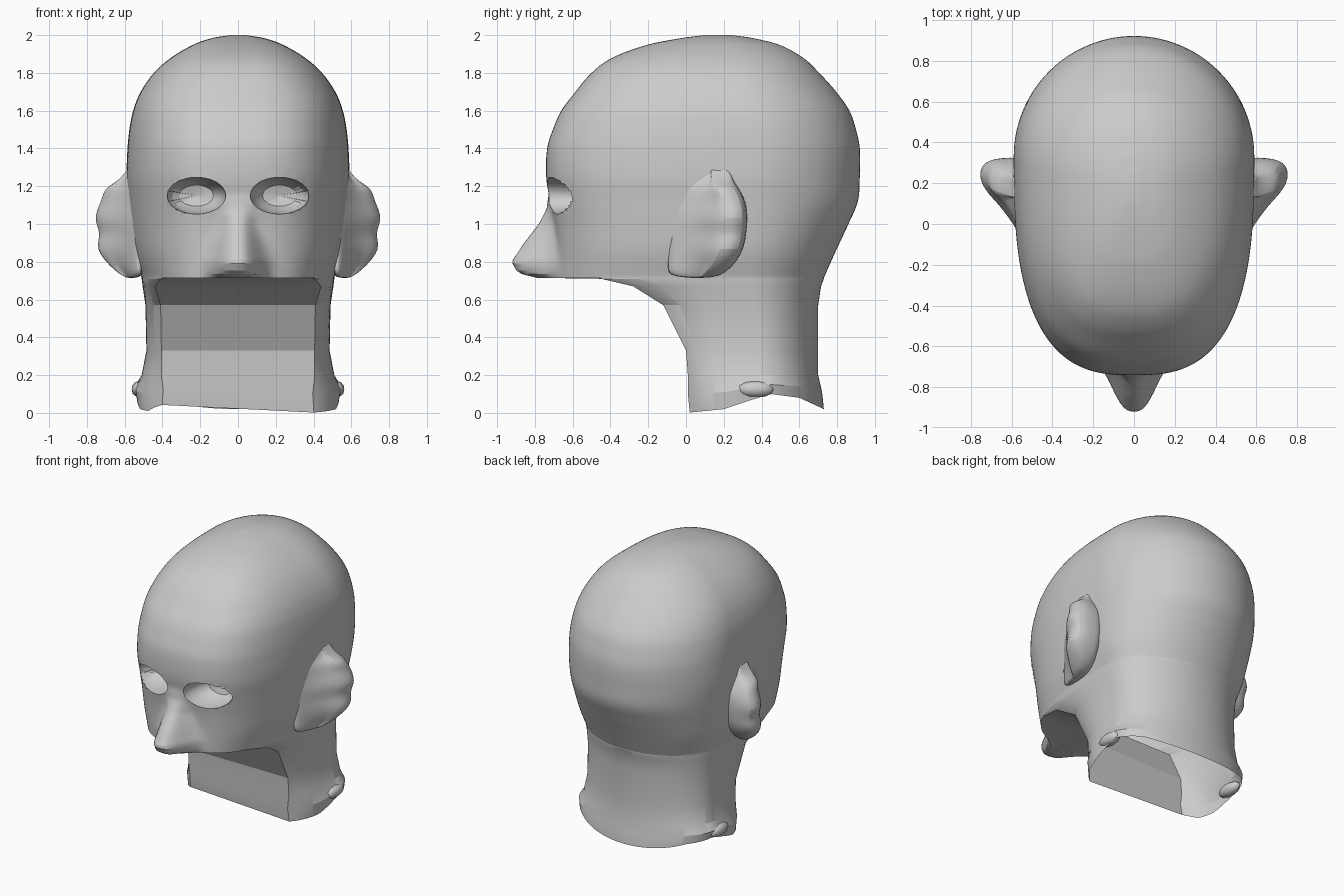
import bpy, bmesh, math

old = bpy.data.objects.get("Cube")
if old:
    bpy.data.objects.remove(old, do_unlink=True)

GREY = (0.6, 0.6, 0.6, 1.0)
mat = bpy.data.materials.new("plain_grey")
mat.use_nodes = True
mat.diffuse_color = GREY
mat.node_tree.nodes["Principled BSDF"].inputs["Base Color"].default_value = GREY

PANEL_STEPS, SIDE_STEPS, BACK_STEPS, SUB = 32, 28, 28, 7

# neck stations: height, half width, widest y, oval front y, back y, flat panel y
NECK = [
    (0, .535, .4, -.07, .73, .02), (.1, .545, .4, -.07, .72, .01),
    (.2, .51, .4, -.11, .7, .01), (.33, .485, .38, -.15, .7, 0),
    (.57, .49, .36, -.31, .7, -.12), (.67, .505, .34, -.59, .715, -.28),
    (.71, .51, .33, -.69, .73, -.45),
]
# skull stations: height, half width, widest y, front y, back y
SKULL = [
    (.715, .51, .33, -.69, .73), (.85, .55, .33, -.69, .79),
    (1, .57, .33, -.7, .86), (1.12, .58, .33, -.72, .91),
    (1.25, .59, .33, -.74, .92), (1.4, .585, .33, -.735, .92),
    (1.5, .575, .32, -.705, .9), (1.6, .555, .3, -.66, .865),
    (1.7, .515, .28, -.585, .795), (1.8, .445, .26, -.5, .705),
    (1.88, .355, .24, -.39, .62), (1.95, .235, .22, -.2, .49),
    (1.985, .135, .2, -.02, .35), (2, .04, .17, .1, .24),
]
NOSE = [(.715, .1), (.74, .2), (.8, .235), (.9, .165), (1, .08), (1.08, .025), (1.16, 0)]
HEM = [(0, 0), (.2, .02), (.35, .07), (.45, .1), (.6, .08), (.73, .02)]


def lookup(table, v):
    """Piecewise linear value from a list of pairs."""
    if v <= table[0][0]:
        return table[0][1]
    for (a, p), (b, q) in zip(table, table[1:]):
        if v <= b:
            return p + (q - p) * (v - a) / (b - a)
    return table[-1][1]


def smooth_stations(rows, sub):
    """Hermite interpolation between station rows."""
    def slope(i, c):
        lo, hi = rows[max(i - 1, 0)], rows[min(i + 1, len(rows) - 1)]
        return (hi[c] - lo[c]) / (hi[0] - lo[0])
    out = []
    for i in range(len(rows) - 1):
        p, q = rows[i], rows[i + 1]
        h = q[0] - p[0]
        for k in range(sub):
            t = k / sub
            s = t * t * (3 - 2 * t)
            row = [p[0] + h * t]
            for c in range(1, len(p)):
                row.append(p[c] + (q[c] - p[c]) * s
                           + h * slope(i, c) * t * (1 - t) ** 2
                           - h * slope(i + 1, c) * t * t * (1 - t))
            out.append(row)
    return out + [rows[-1]]


def resample(pts, n):
    """n + 1 evenly spaced points along a polyline."""
    dist = [0]
    for a, b in zip(pts, pts[1:]):
        dist.append(dist[-1] + math.dist(a, b))
    xs = list(zip(dist, [p[0] for p in pts]))
    ys = list(zip(dist, [p[1] for p in pts]))
    return [(lookup(xs, dist[-1] * i / n), lookup(ys, dist[-1] * i / n)) for i in range(n + 1)]


def section(w, cy, f, b, panel=None):
    """Closed head outline; a panel value cuts the front off flat at that y."""
    e = 2 / 2.8
    split = f + .235 * (cy - f) if panel is None else panel
    depth = ((cy - split) / (cy - f)) ** (1 / e)
    corner = math.acos(depth)

    def oval(a):
        return w * math.sin(a) ** e, cy - (cy - f) * max(math.cos(a), 0) ** e

    front = [oval(corner * i / 120) for i in range(121)]
    if panel is not None:
        front = [(x, panel) for x, y in front]
    side = [oval(corner + (math.pi / 2 - corner) * i / 120) for i in range(121)]
    half = resample(front, PANEL_STEPS) + resample(side, SIDE_STEPS)[1:]
    for i in range(1, BACK_STEPS + 1):
        a = math.pi / 2 * i / BACK_STEPS
        half.append((w * math.cos(a), cy + (b - cy) * math.sin(a)))
    return half + [(-x, y) for x, y in half[-2:0:-1]]


def loft(bm, rings):
    loops = [[bm.verts.new(p) for p in ring] for ring in rings]
    for lo, hi in zip(loops, loops[1:]):
        n = len(lo)
        for i in range(n):
            j = (i + 1) % n
            bm.faces.new((lo[i], lo[j], hi[j], hi[i]))
    return loops


def finish(bm, name, angle):
    mesh = bpy.data.meshes.new(name)
    bm.normal_update()
    bm.to_mesh(mesh)
    bm.free()
    mesh.materials.append(mat)
    ob = bpy.data.objects.new(name, mesh)
    bpy.context.collection.objects.link(ob)
    bpy.ops.object.select_all(action='DESELECT')
    ob.select_set(True)
    bpy.context.view_layer.objects.active = ob
    bpy.ops.object.shade_smooth_by_angle(angle=math.radians(angle))
    return ob


# head shell: faceted neck panel, flat underside, rounded skull
rings = []
for z, *shape in NECK:
    ring = []
    for x, y in section(*shape):
        hem = lookup(HEM, y) + max(0, .1 - y) * .25 * max(0, 1 - x / .4)
        ring.append((x, y, hem + z * (.2 - hem) / .2 if z < .2 else z))
    rings.append(ring)
for z, *shape in smooth_stations(SKULL, SUB):
    # nose swelling, narrower toward the bridge
    width = max(.075, .125 - .25 * max(0, z - .8))
    ring = []
    for x, y in section(*shape):
        if y < 0:
            y -= lookup(NOSE, z) * math.exp(-(abs(x) / width) ** 2.7)
        ring.append((x, y, z))
    rings.append(ring)
bm = bmesh.new()
loops = loft(bm, rings)
bm.faces.new(loops[-1])


# open eye sockets with a clean oval rim
def eye_offset(co):
    dx, dz = (abs(co.x) - .22) / .155, (co.z - 1.15) / .097
    return math.hypot(dx, dz), dx, dz


doomed = []
for face in bm.faces:
    c = face.calc_center_median()
    if c.y < -.4 and eye_offset(c)[0] < 1:
        doomed.append(face)
bmesh.ops.delete(bm, geom=doomed, context='FACES')
rim_edges = [e for e in bm.edges if e.is_boundary and e.verts[0].co.z > .9]
for v in {v for e in rim_edges for v in e.verts}:
    r, dx, dz = eye_offset(v.co)
    v.co.x = math.copysign(.22 + .155 * dx / r, v.co.x)
    v.co.z = 1.15 + .097 * dz / r

# hollow bowl behind each eye opening
for shrink, sink in ((.97, .3), (.85, .5), (.7, .7), (.05, .8)):
    made = bmesh.ops.extrude_edge_only(bm, edges=rim_edges)["geom"]
    rim_edges = [g for g in made if isinstance(g, bmesh.types.BMEdge)]
    for v in [g for g in made if isinstance(g, bmesh.types.BMVert)]:
        v.co.x = math.copysign(.22 + (abs(v.co.x) - .22) * shrink, v.co.x)
        v.co.z = 1.15 + (v.co.z - 1.15) * shrink
        v.co.y += (-.5 - v.co.y) * sink
bmesh.ops.holes_fill(bm, edges=rim_edges, sides=0)
finish(bm, "head_shell", 20)

# ears: height, front y, rim y, outer x
EAR = [
    (.71, .04, .16, .6), (.77, .03, .25, .68), (.87, .03, .31, .77),
    (.95, .03, .32, .73), (1.03, .03, .33, .78), (1.12, .05, .32, .73),
    (1.19, .06, .28, .72), (1.23, .08, .25, .63), (1.32, .1, .22, .57),
]
for side, label in ((1, "left"), (-1, "right")):
    rings = []
    for z, front, rim, out in EAR:
        outline = [(.5, front - .2), (.57, front - .06), ((.57 + out) / 2, front + .07),
                   (out, rim - .13), (out - .01, rim - .01), (.6, rim), (.5, rim)]
        rings.append([(side * x, y, z) for x, y in outline])
    bm = bmesh.new()
    loops = loft(bm, rings)
    bm.faces.new(loops[0])
    bm.faces.new(loops[-1])
    bmesh.ops.recalc_face_normals(bm, faces=bm.faces)
    ear = finish(bm, label + "_ear", 60)
    rounding = ear.modifiers.new("round", 'SUBSURF')
    rounding.levels = rounding.render_levels = 2

    # small lump at the base of the neck
    bm = bmesh.new()
    bmesh.ops.create_icosphere(bm, subdivisions=2, radius=1)
    for v in bm.verts:
        v.co = (side * (.52 + .045 * v.co.x), .37 + .1 * v.co.y, .125 + .045 * v.co.z)
    bmesh.ops.recalc_face_normals(bm, faces=bm.faces)
    finish(bm, label + "_neck_lump", 60)
